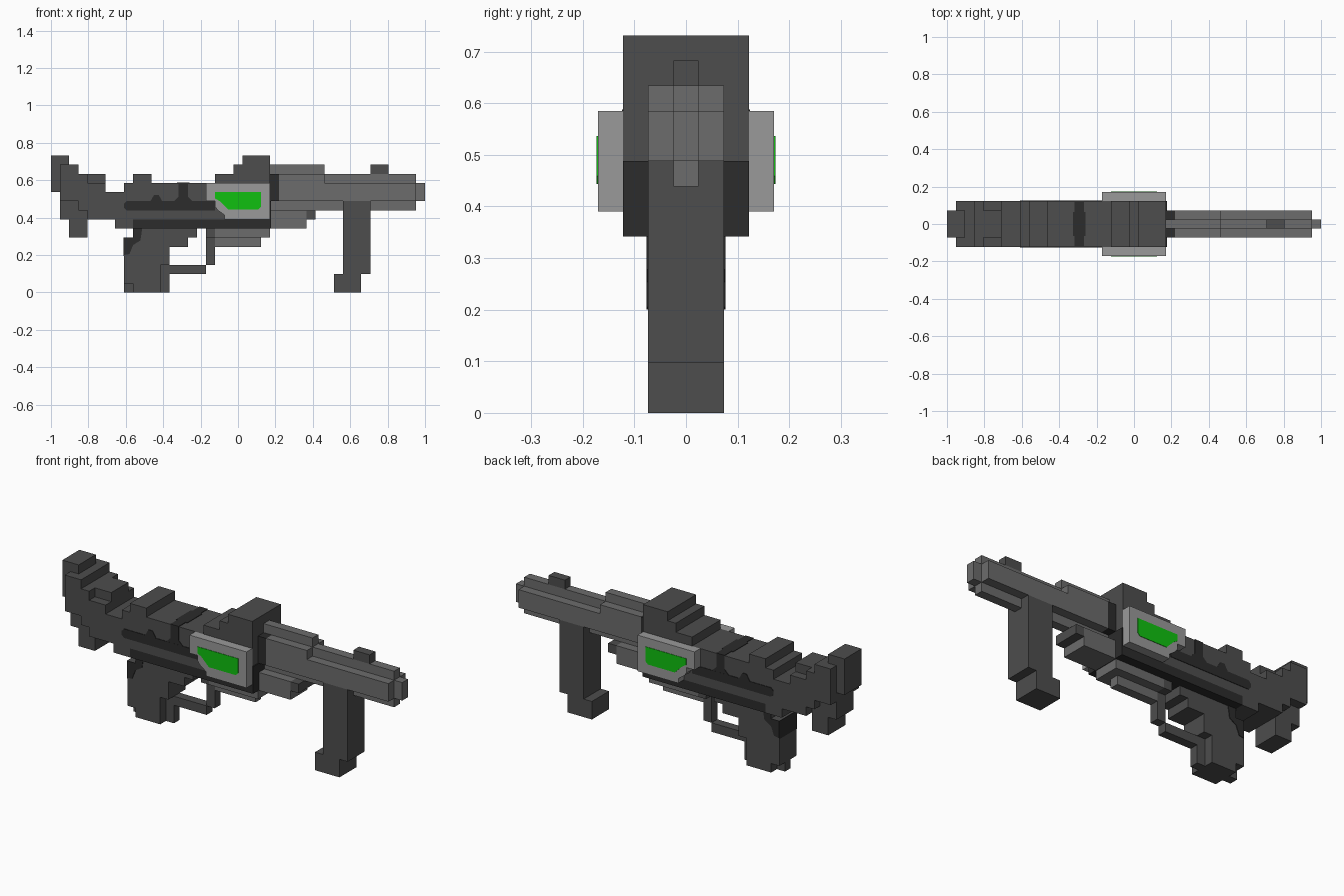
import bpy
import bmesh

cube = bpy.data.objects.get("Cube")
if cube:
    bpy.data.objects.remove(cube, do_unlink=True)

U = 2 / 41  # one block; the shape is 41 blocks long


def make_material(name, rgb):
    m = bpy.data.materials.new(name)
    m.use_nodes = True
    m.diffuse_color = (*rgb, 1)
    m.node_tree.nodes["Principled BSDF"].inputs["Base Color"].default_value = (*rgb, 1)
    return m


DARK = make_material("dark grey", (0.075, 0.075, 0.075))
BLACK = make_material("near black", (0.025, 0.025, 0.025))
MID = make_material("mid grey", (0.15, 0.15, 0.15))
LIGHT = make_material("light grey", (0.32, 0.32, 0.32))
GREEN = make_material("bright green", (0.005, 0.53, 0.005))


def prism(name, outline, y0, y1, mat):
    """Extrude a side outline (x, z in blocks) from y0 to y1."""
    bm = bmesh.new()
    verts = [bm.verts.new(((x - 20.5) * U, y0 * U, z * U)) for x, z in outline]
    face = bm.faces.new(verts)
    ext = bmesh.ops.extrude_face_region(bm, geom=[face])
    moved = [g for g in ext["geom"] if isinstance(g, bmesh.types.BMVert)]
    bmesh.ops.translate(bm, verts=moved, vec=(0, (y1 - y0) * U, 0))
    bmesh.ops.recalc_face_normals(bm, faces=bm.faces)
    mesh = bpy.data.meshes.new(name)
    bm.to_mesh(mesh)
    bm.free()
    mesh.materials.append(mat)
    obj = bpy.data.objects.new(name, mesh)
    bpy.context.collection.objects.link(obj)
    return obj


def solid(name, outline, width, mat):
    return prism(name, outline, -width / 2, width / 2, mat)


def rect(x0, x1, z0, z1):
    return [(x0, z0), (x1, z0), (x1, z1), (x0, z1)]


def block(name, x0, x1, z0, z1, width, mat):
    return solid(name, rect(x0, x1, z0, z1), width, mat)


# Receiver with stepped stock and rear sight
solid("receiver", [
    (1, 10), (1, 14), (3, 14), (3, 13), (4, 13), (4, 12), (6, 12), (6, 11),
    (8, 11), (8, 12), (9, 12), (9, 13), (11, 13), (11, 12), (18, 12), (18, 13),
    (20, 13), (20, 14), (21, 14), (21, 15), (24, 15), (24, 8), (9, 8), (9, 7),
    (7, 7), (7, 8), (4, 8), (4, 9), (3, 9), (3, 10)], 5, DARK)
block("belly", 9, 24, 7, 8, 5, BLACK)
block("receiver_front_plate", 24, 24.1, 7, 10, 5, BLACK)
block("receiver_band", 14, 15, 10, 12.06, 5.1, BLACK)
block("receiver_band_top", 13.8, 15.2, 12, 12.06, 2.6, BLACK)

# Stock end
block("butt_pad", 0, 2, 11, 15, 3, DARK)
block("cheek_rest", 4, 6, 12, 13, 3, DARK)
solid("stock_toe", [(1, 8), (2, 8), (2, 6), (4, 6), (4, 9), (3, 9), (3, 10), (1, 10)], 3, DARK)

# Barrel, rib and muzzle
block("barrel_collar", 24, 25, 10, 13, 3, BLACK)
solid("barrel", [(25, 10), (40, 10), (40, 12), (30, 12), (30, 13), (25, 13)], 3, MID)
solid("barrel_rib", [(24, 13), (30, 13), (30, 12), (40, 12), (40, 13), (30, 13.001),
                     (30, 14), (24, 14)], 1, MID)
block("barrel_underside", 24, 40, 9, 10, 1, MID)
block("muzzle", 40, 41, 10, 12, 1, MID)
block("front_sight", 35, 37, 13, 14, 1, DARK)
block("lower_tube", 24, 28, 7, 9, 3, MID)
block("lower_tube_tip", 28, 29, 8, 9, 3, DARK)

# Foregrip
solid("foregrip", [(31, 0), (34, 0), (34, 2), (35, 2), (35, 10), (32, 10), (32, 2), (31, 2)], 3, DARK)

# Pistol grip and trigger guard
solid("pistol_grip", [
    (8, 1), (9, 1), (9, 0), (12, 0), (12, 3), (13, 3), (13, 5), (15, 5),
    (15, 6), (16, 6), (16, 7), (9, 7), (9, 6), (8, 6)], 3, DARK)
block("grip_heel", 8, 9, 0, 1, 1, DARK)
block("grip_front_strip", 12, 13, 0, 3, 1, DARK)
solid("trigger_guard", [(13, 2), (17, 2), (17, 3), (18, 3), (18, 7), (17, 7), (17, 3), (13, 3)], 1, DARK)
block("guard_mount", 17, 18, 6, 7, 3, DARK)
block("lower_housing", 18, 24, 6, 7, 3, MID)
block("lower_housing_keel", 18, 23, 5, 6, 1, MID)
block("grip_back_patch", 7.95, 8, 4, 6, 3, BLACK)

# Details repeated on both sides
stripe = [(8, 9.3), (8.3, 9), (18, 9), (18, 10), (12.2, 10), (11.8, 10.7), (11.3, 10.7),
          (10.9, 10), (8.3, 10), (8, 9.7)]
flare = [(13.5, 10), (15.5, 10), (15, 10.5), (14, 10.5)]
patch = [(8, 4.1), (8.6, 4.2), (9, 5.2), (9.8, 5.7), (10, 7), (9, 7), (9, 6), (8, 6)]
panel = [(17, 10), (18, 10), (18, 9.4), (18.3, 9), (19, 8.5), (19, 8), (24, 8), (24, 12), (17, 12)]
screen = [(18, 10.3), (18.5, 10), (19, 9.5), (19.4, 9.1), (22.7, 9.1), (23, 9.4), (23, 11), (18, 11)]
for side, s in (("right", -1), ("left", 1)):
    prism(f"side_stripe_{side}", stripe, s * 2.5, s * 2.56, BLACK)
    prism(f"band_flare_{side}", flare, s * 2.5, s * 2.55, BLACK)
    prism(f"grip_patch_{side}", patch, s * 1.5, s * 1.56, BLACK)
    prism(f"side_panel_{side}", panel, s * 2.5, s * 3.5, LIGHT)
    prism(f"panel_screen_{side}", screen, s * 3.5, s * 3.55, GREEN)
